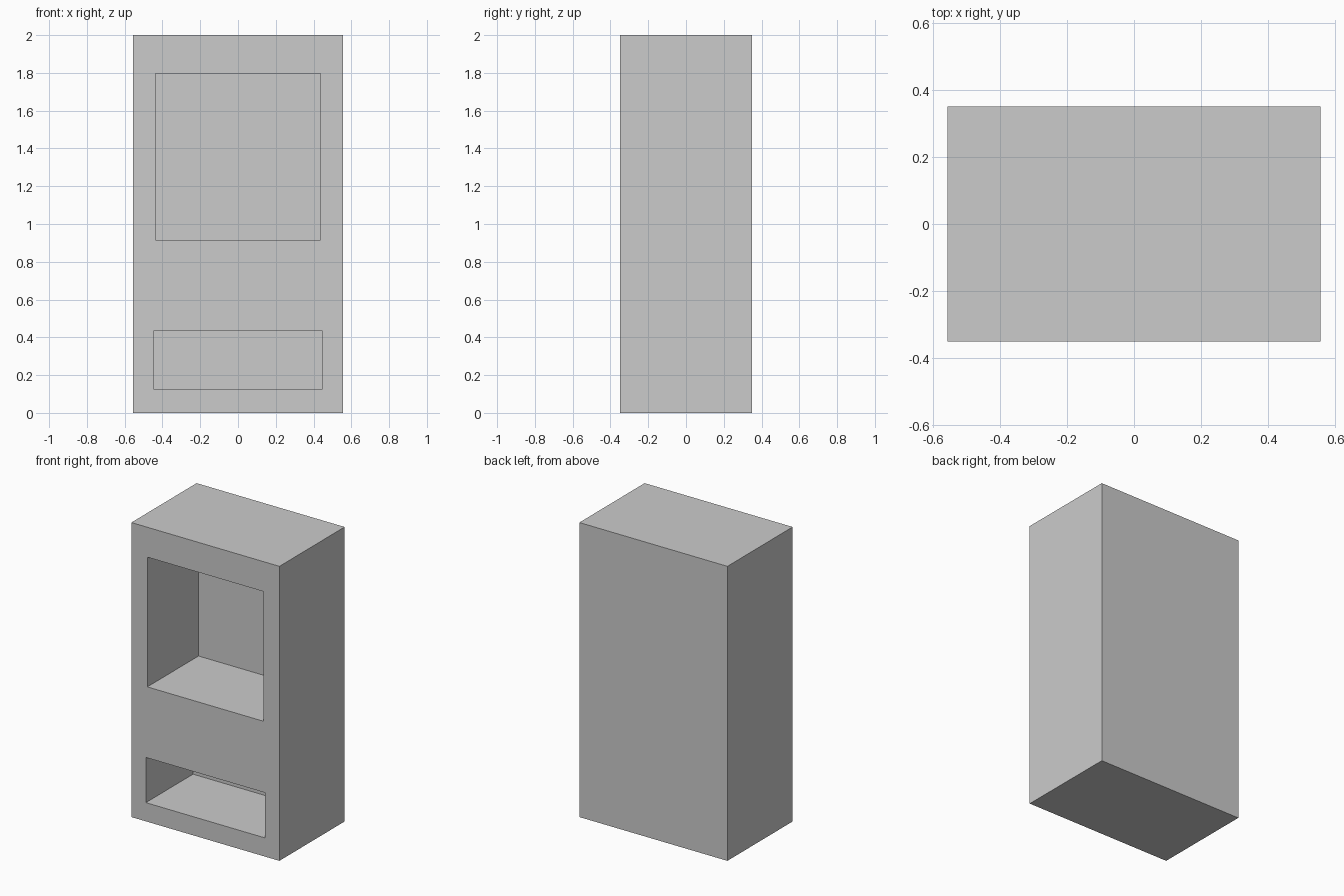
import bpy

if "Cube" in bpy.data.objects:
    bpy.data.objects.remove(bpy.data.objects["Cube"])

FRONT = -0.35


def box(name, x, y, z):
    """Box spanning the given (min, max) ranges."""
    spans = (x, y, z)
    bpy.ops.mesh.primitive_cube_add(size=1, location=[(a + b) / 2 for a, b in spans])
    ob = bpy.context.object
    ob.name = name
    ob.scale = [b - a for a, b in spans]
    bpy.ops.object.transform_apply(location=False, rotation=False, scale=True)
    return ob


# Solid cabinet body
cabinet = box("cabinet_body", (-0.556, 0.556), (FRONT, 0.35), (0, 2))

# Front recesses: name, half width, depth, bottom, top
recesses = [
    ("upper_recess_cutter", 0.436, 0.549, 0.916, 1.797),
    ("lower_recess_cutter", 0.447, 0.506, 0.127, 0.434),
]
for name, half, depth, bottom, top in recesses:
    cutter = box(name, (-half, half), (FRONT - 0.1, FRONT + depth), (bottom, top))
    cut = cabinet.modifiers.new(name, 'BOOLEAN')
    cut.operation = 'DIFFERENCE'
    cut.solver = 'EXACT'
    cut.object = cutter
    bpy.context.view_layer.objects.active = cabinet
    bpy.ops.object.modifier_apply(modifier=cut.name)
    bpy.data.objects.remove(cutter)
